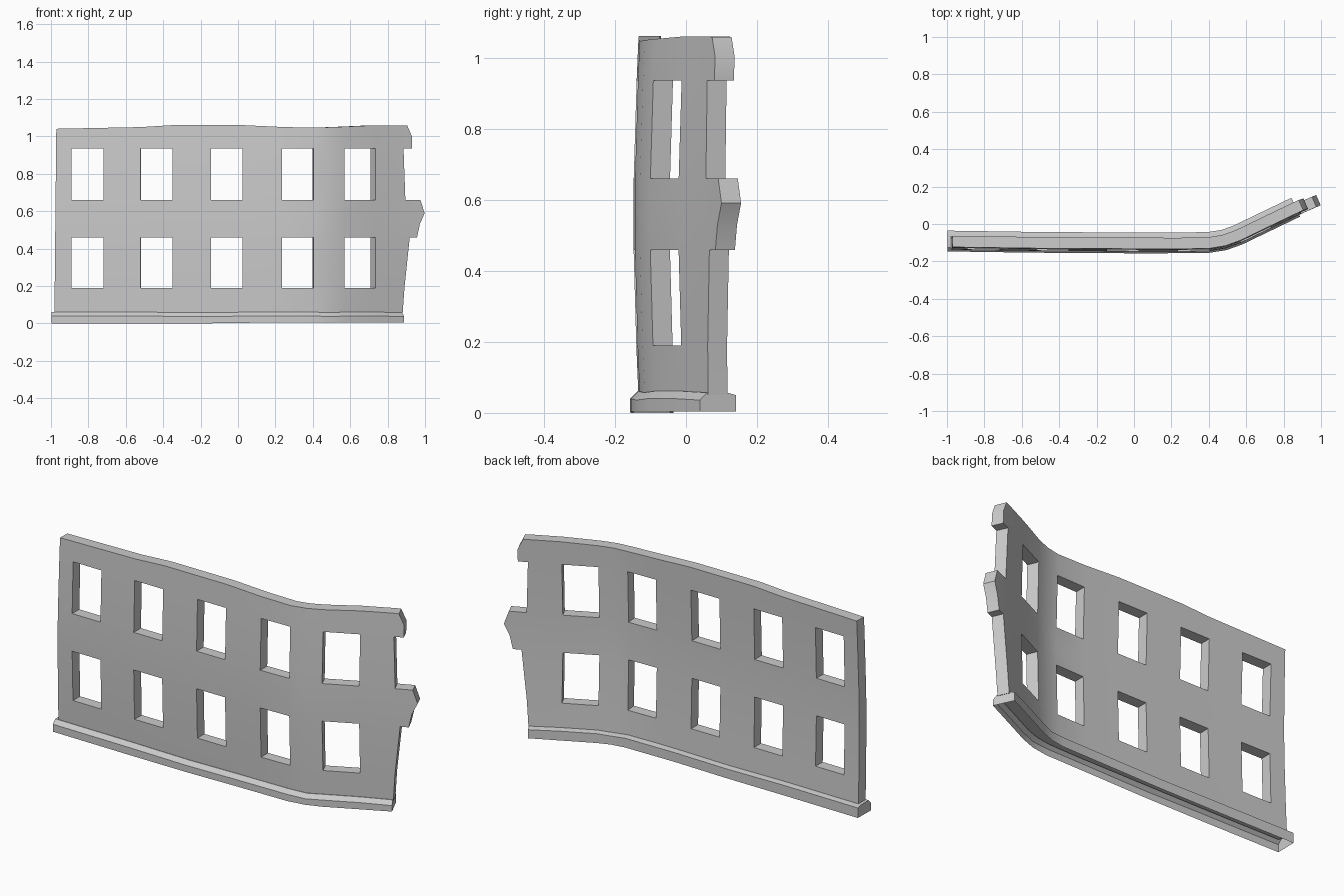
import bpy, bmesh, math

if "Cube" in bpy.data.objects:
    bpy.data.objects.remove(bpy.data.objects["Cube"])

# Plan curve of the wall's front face: straight, then bending back
PLAN = [(-1.1, -.121), (-.5, -.13), (.25, -.134), (.41, -.13), (.49, -.116),
        (.57, -.087), (.74, -.005), (.89, .067), (1.1, .158)]
TOP = [(-1, 1.04), (-.5, 1.05), (-.35, 1.06), (.03, 1.06), (.24, 1.05),
       (.41, 1.046), (.57, 1.052), (.82, 1.063), (1, 1.052)]


def interp(table, x):
    for (x0, y0), (x1, y1) in zip(table, table[1:]):
        if x <= x1:
            return y0 + (y1 - y0) * (x - x0) / (x1 - x0)
    return table[-1][1]


def place(x, z, off, bulge=0.0):
    """Point at distance off behind the front face, along its plan normal."""
    d = .05
    a = math.atan2(interp(PLAN, x + d) - interp(PLAN, x - d), 2 * d)
    return (x - off * math.sin(a), interp(PLAN, x) + off * math.cos(a) - bulge, z)


def finish(name, bm):
    bmesh.ops.recalc_face_normals(bm, faces=bm.faces)
    me = bpy.data.meshes.new(name)
    bm.to_mesh(me)
    bm.free()
    ob = bpy.data.objects.new(name, me)
    bpy.context.collection.objects.link(ob)
    bpy.ops.object.select_all(action='DESELECT')
    ob.select_set(True)
    bpy.context.view_layer.objects.active = ob
    bpy.ops.object.shade_smooth_by_angle(angle=math.radians(35))


# Wall: grid of columns and rows with window cells left out
cols = [-.972, -.89, -.72, -.52, -.35, -.145, .025, .235, .405, .49, .57, .735]
win_cols = {1, 3, 5, 7, 10}
rows = [.05, .19, .458, .53, .59, .66, .935, 1.0, 1.055]
win_rows = {1, 5}
inner = [.88, .89, .918, .9, .9, .895, .885, .885, .885]
outer = [.9, .9, .957, .972, .998, .975, .93, .93, .905]
tooth_rows = {2, 3, 4, 6, 7}
nc, nr = len(cols) + 1, len(rows) - 1
cells = {(i, j) for i in range(nc) for j in range(nr)
         if not (i in win_cols and j in win_rows)
         and (i < nc - 1 or j in tooth_rows)}

bm = bmesh.new()
cache = {}


def vert(i, j, side):
    if (i, j, side) not in cache:
        x = cols[i] if i < len(cols) else (inner, outer)[i - len(cols)][j]
        z = rows[j]
        if i == 0:
            x -= .01 * (1 - z)
        if j == nr:
            z = interp(TOP, x)
        bulge = .014 * math.sin(math.pi * min(1, max(0, (z - .05) / 1.0)))
        cache[i, j, side] = bm.verts.new(place(x, z, .06 * side, bulge))
    return cache[i, j, side]


for i, j in sorted(cells):
    ring = [(i, j), (i + 1, j), (i + 1, j + 1), (i, j + 1)]
    for side in (0, 1):
        bm.faces.new([vert(a, b, side) for a, b in ring])
    # Reveals and outer edges wherever the neighbouring cell is absent
    for k, (di, dj) in enumerate([(0, -1), (1, 0), (0, 1), (-1, 0)]):
        if (i + di, j + dj) not in cells:
            p, q = ring[k], ring[(k + 1) % 4]
            bm.faces.new([vert(*p, 0), vert(*q, 0), vert(*q, 1), vert(*p, 1)])
finish("wall", bm)

# Base plinth: section swept along the plan curve, open underneath
section = [(-.024, .004), (-.024, .04), (-.003, .061), (.06, .061), (.087, .054), (.087, .004)]
stations = [-.998, -.55, -.2, .1, .4, .49, .57, .735, .878]
bm = bmesh.new()
rings = [[bm.verts.new(place(x, z - (.004 if n % 3 == 2 and z > .01 else 0)
                             - (.004 if z < .01 and x < 0 else 0), o))
          for o, z in section] for n, x in enumerate(stations)]
for a, b in zip(rings, rings[1:]):
    for k in range(len(section) - 1):
        bm.faces.new([a[k], a[k + 1], b[k + 1], b[k]])
bm.faces.new(rings[0])
bm.faces.new(rings[-1])
finish("base_plinth", bm)
